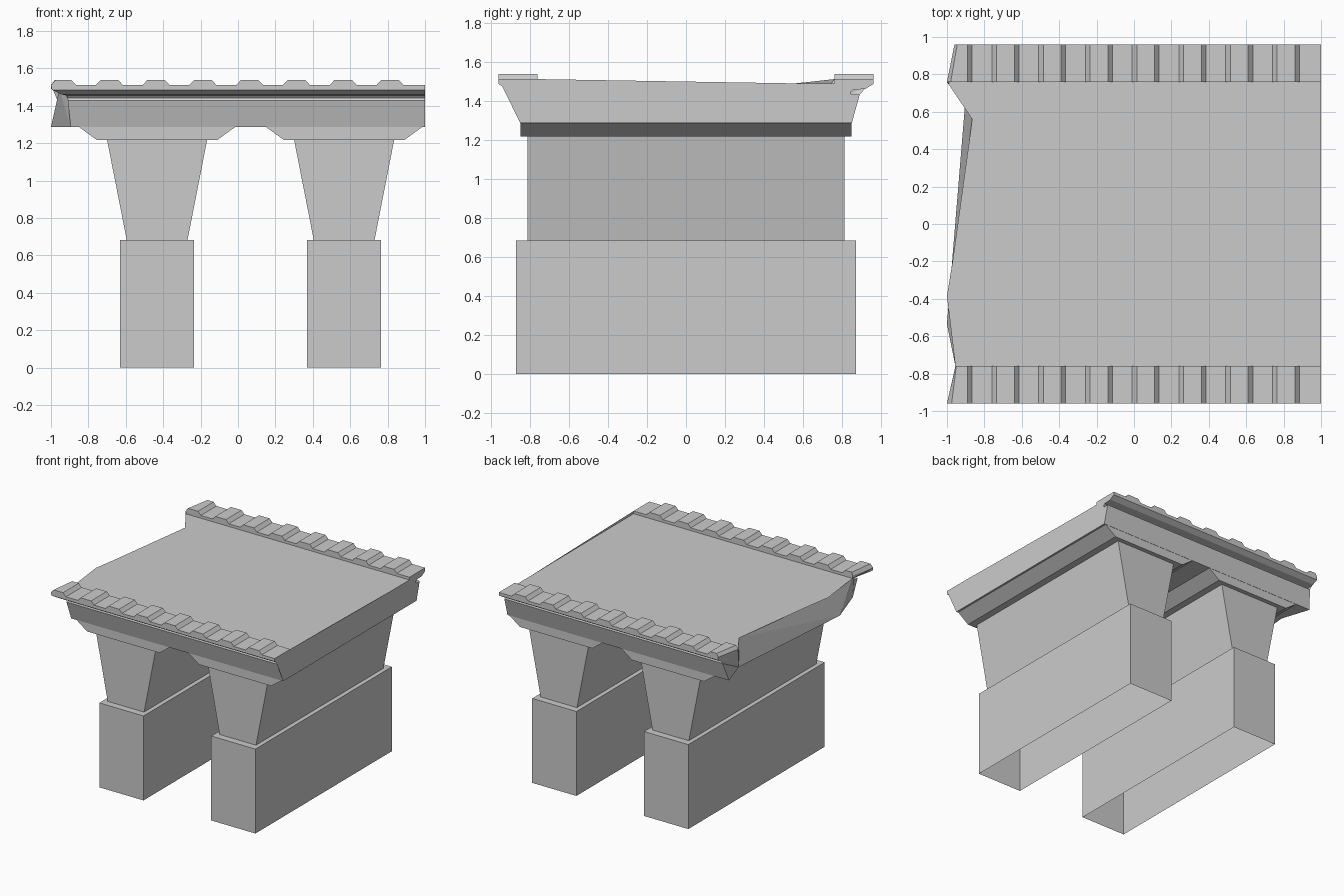
import bpy, bmesh

if "Cube" in bpy.data.objects:
    bpy.data.objects.remove(bpy.data.objects["Cube"])


def finish(name, bm):
    bmesh.ops.recalc_face_normals(bm, faces=bm.faces[:])
    me = bpy.data.meshes.new(name)
    bm.to_mesh(me)
    bm.free()
    ob = bpy.data.objects.new(name, me)
    bpy.context.collection.objects.link(ob)
    return ob


def loft(name, a, b, open_end=False):
    """Solid between two matching outlines; optionally leave outline a uncapped."""
    bm = bmesh.new()
    va = [bm.verts.new(p) for p in a]
    vb = [bm.verts.new(p) for p in b]
    n = len(va)
    for i in range(n):
        j = (i + 1) % n
        bm.faces.new((va[i], va[j], vb[j], vb[i]))
    caps = [bm.faces.new(vb)]
    if not open_end:
        caps.append(bm.faces.new(va))
    bmesh.ops.triangulate(bm, faces=[f for f in caps if len(f.verts) > 4])
    return finish(name, bm)


def rect(cx, hx, hy, z):
    return [(cx - hx, -hy, z), (cx + hx, -hy, z), (cx + hx, hy, z), (cx - hx, hy, z)]


# Two piers: hollow-bottomed base, flared shaft, chamfered capital
for side, cx in (("left", -0.4325), ("right", 0.5675)):
    loft(side + "_pier_base", rect(cx, 0.1975, 0.87, 0), rect(cx, 0.1975, 0.87, 0.682), True)
    loft(side + "_pier_shaft", rect(cx, 0.1625, 0.813, 0.682), rect(cx, 0.2675, 0.813, 1.217))
    loft(side + "_pier_capital", rect(cx, 0.3225, 0.848, 1.217), rect(cx, 0.4175, 0.848, 1.286))

# Deck edge profile from soffit to parapet (y, z), with broken-end x for front and back
edge = [(0.85, 1.286), (0.89, 1.43), (0.847, 1.43), (0.842, 1.44), (0.855, 1.455),
        (0.92, 1.46), (0.96, 1.485), (0.96, 1.51), (0.76, 1.51), (0.76, 1.488)]
front_x = [-0.895, -0.91, -0.91, -0.91, -0.915, -0.945, -0.995, -1.0, -0.955, -0.955]
back_x = [-0.98, -0.95, -0.955, -0.955, -0.955, -0.955, -0.96, -0.96, -1.0, -1.0]

broken = [(x, -y, z) for x, (y, z) in zip(front_x, edge)]
broken += [(-1.0, -0.385, 1.488), (-0.97, -0.2, 1.488), (-0.865, 0.56, 1.488)]
broken += [(x, y, z) for x, (y, z) in reversed(list(zip(back_x, edge)))]
broken += [(-0.905, 0.62, 1.286), (-1.0, -0.535, 1.286)]
loft("bridge_deck", broken, [(1.0, y, z) for x, y, z in broken])


# Row of raised coping stones on each parapet
def coping(name, s, first_outer, first_inner):
    bm = bmesh.new()
    for k in range(8):
        c = -0.9375 + 0.25 * k
        rows = []
        for y, first in ((0.96, first_outer), (0.76, first_inner)):
            x0, x1 = (c - 0.0725, c - 0.0475) if k else first
            pts = [(x0, 1.51), (x1, 1.537), (c + 0.0475, 1.537), (c + 0.0725, 1.51)]
            rows.append([bm.verts.new((x, s * y, z)) for x, z in pts])
        o, n = rows
        for i in range(3):
            bm.faces.new((o[i], o[i + 1], n[i + 1], n[i]))
        bm.faces.new(o)
        bm.faces.new(n)
        bm.faces.new((o[0], o[3], n[3], n[0]))
    finish(name, bm)


coping("front_coping_stones", -1, (-1.0, -0.975), (-0.955, -0.95))
coping("back_coping_stones", 1, (-0.96, -0.945), (-1.0, -0.98))
